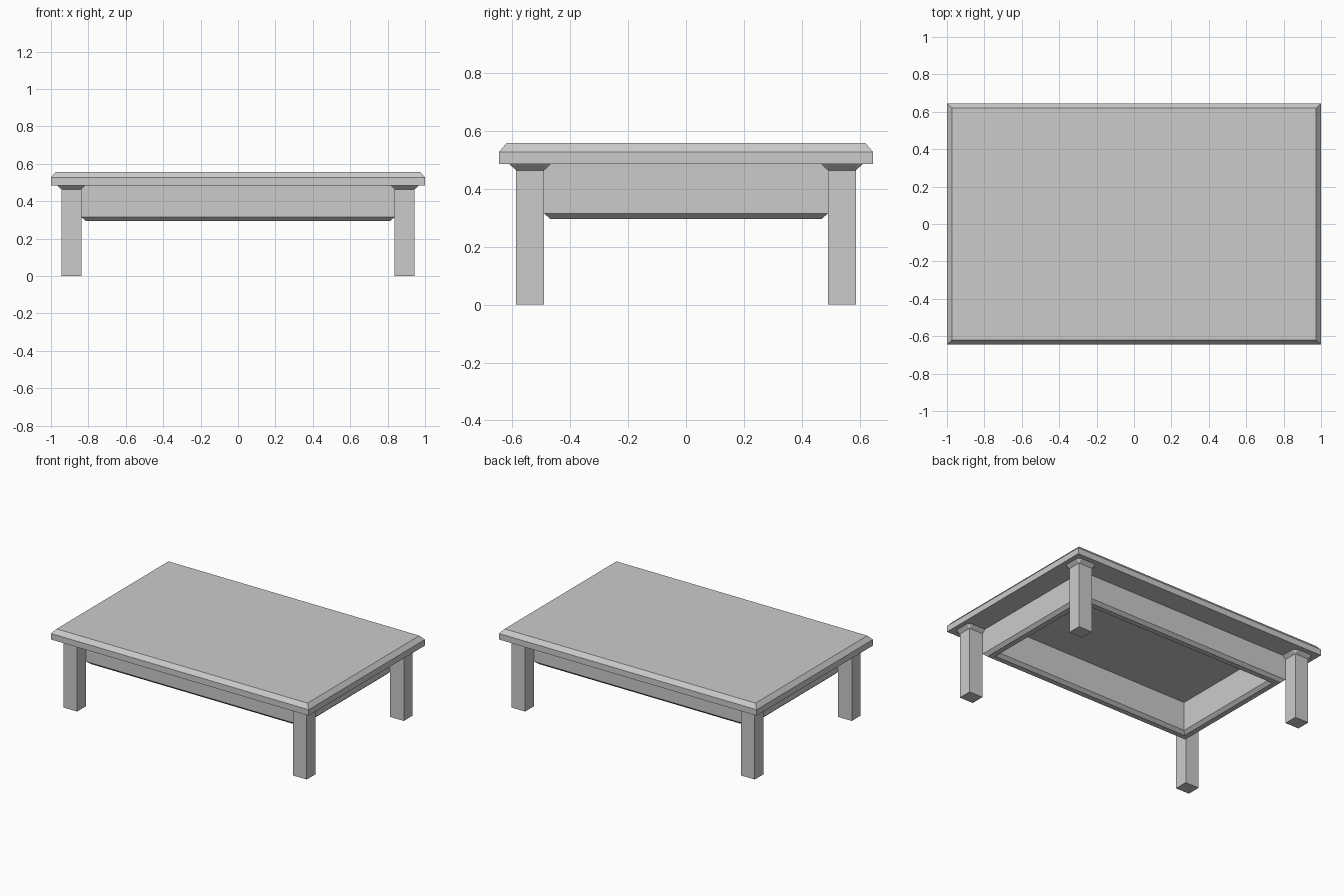
import bpy, bmesh

if "Cube" in bpy.data.objects:
    bpy.data.objects.remove(bpy.data.objects["Cube"])


def loft(name, rings, centre=(0, 0), closed=False):
    """Stack rectangles (half x, half y, z, corner cut); cap the ends or join last to first."""
    bm = bmesh.new()
    loops = []
    for hx, hy, z, cut in rings:
        pts = []
        for sx, sy in ((-1, -1), (1, -1), (1, 1), (-1, 1)):
            a = (sx * hx, sy * (hy - cut))
            b = (sx * (hx - cut), sy * hy)
            pts += [a, b] if sx * sy > 0 else [b, a]
        loops.append([bm.verts.new((centre[0] + x, centre[1] + y, z)) for x, y in pts])
    pairs = list(zip(loops, loops[1:]))
    if closed:
        pairs.append((loops[-1], loops[0]))
    else:
        bm.faces.new(loops[0])
        bm.faces.new(loops[-1])
    for a, b in pairs:
        for i in range(8):
            j = (i + 1) % 8
            bm.faces.new((a[i], a[j], b[j], b[i]))
    # Uncut corners collapse to a single point
    bmesh.ops.remove_doubles(bm, verts=bm.verts, dist=0.0005)
    bmesh.ops.recalc_face_normals(bm, faces=bm.faces)
    mesh = bpy.data.meshes.new(name)
    bm.to_mesh(mesh)
    bm.free()
    obj = bpy.data.objects.new(name, mesh)
    bpy.context.collection.objects.link(obj)
    return obj


UNDER, CEILING = 0.485, 0.518
AX, AY, T, C = 0.837, 0.49, 0.08, 0.022

# Table top: chamfered upper edge, recessed underneath inside the apron
loft("table_top", [(AX - T, AY - T, CEILING, 0), (AX - T, AY - T, UNDER, 0),
                   (1.0, 0.645, UNDER, 0), (1.0, 0.645, 0.527, 0), (0.974, 0.62, 0.557, 0)])

# Apron frame: hollow ring with both lower edges chamfered
profile = [(0, UNDER), (0, 0.315), (C, 0.295), (T - C, 0.295), (T, 0.315), (T, UNDER)]
loft("apron", [(AX - d, AY - d, z, 0) for d, z in profile], closed=True)

# Four square legs flaring to a corner-cut pad where they meet the top
for side, sx in (("left", -1), ("right", 1)):
    for end, sy in (("front", -1), ("back", 1)):
        loft(f"{end}_{side}_leg",
             [(0.053, 0.048, 0, 0), (0.053, 0.048, 0.463, 0), (0.077, 0.072, UNDER, 0.024)],
             centre=(sx * 0.891, sy * 0.538))
